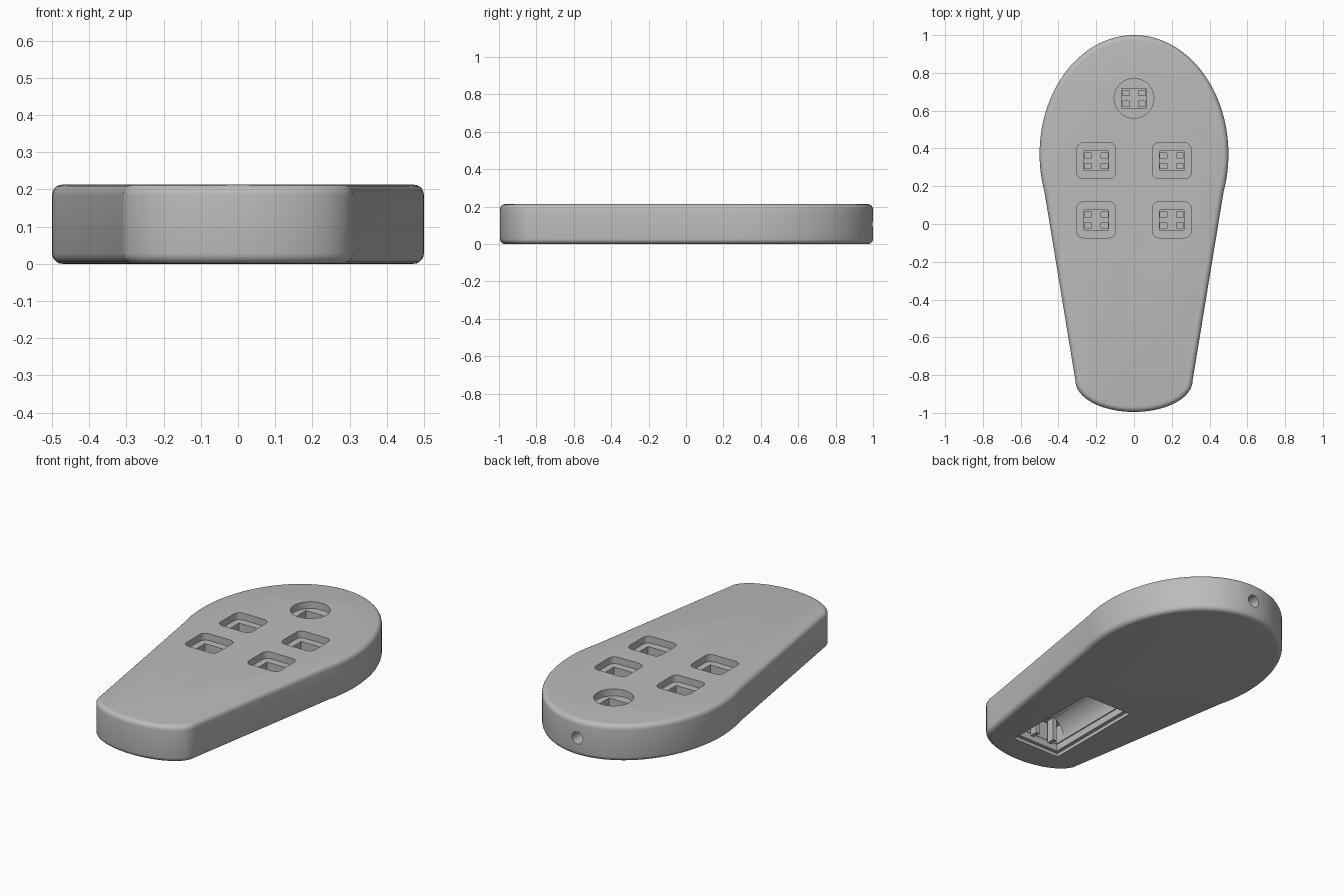
import bpy, bmesh, math
from mathutils import Matrix, Vector

cube = bpy.data.objects.get("Cube")
if cube:
    bpy.data.objects.remove(cube, do_unlink=True)

TOP = 0.213

# One plain grey plastic
grey = bpy.data.materials.new("grey plastic")
grey.use_nodes = True
colour = (0.5, 0.5, 0.5, 1)
grey.diffuse_color = colour
grey.node_tree.nodes["Principled BSDF"].inputs["Base Color"].default_value = colour


def make_object(name, bm):
    bmesh.ops.recalc_face_normals(bm, faces=bm.faces[:])
    mesh = bpy.data.meshes.new(name)
    bm.to_mesh(mesh)
    bm.free()
    mesh.materials.append(grey)
    obj = bpy.data.objects.new(name, mesh)
    bpy.context.collection.objects.link(obj)
    return obj


def prism(name, outline, z0, z1, bevel=0):
    """Extrude a flat outline upward, optionally rounding both rims."""
    bm = bmesh.new()
    face = bm.faces.new([bm.verts.new((x, y, z0)) for x, y in outline])
    ext = bmesh.ops.extrude_face_region(bm, geom=[face])
    verts = [g for g in ext["geom"] if isinstance(g, bmesh.types.BMVert)]
    bmesh.ops.translate(bm, verts=verts, vec=(0, 0, z1 - z0))
    if bevel:
        rims = [e for e in bm.edges if abs(e.verts[0].co.z - e.verts[1].co.z) < 1e-5]
        bmesh.ops.bevel(bm, geom=rims, offset=bevel, segments=5,
                        profile=0.5, affect='EDGES', clamp_overlap=True)
    return make_object(name, bm)


def arc(cx, cy, rx, ry, a0, a1, n):
    angles = [math.radians(a0 + (a1 - a0) * i / n) for i in range(n + 1)]
    return [(cx + rx * math.cos(a), cy + ry * math.sin(a)) for a in angles]


def rectangle(cx, cy, w, d, r=0):
    if not r:
        return [(cx + sx * w / 2, cy + sy * d / 2)
                for sx, sy in ((-1, -1), (1, -1), (1, 1), (-1, 1))]
    points = []
    for i, (sx, sy) in enumerate(((1, 1), (-1, 1), (-1, -1), (1, -1))):
        points += arc(cx + sx * (w / 2 - r), cy + sy * (d / 2 - r), r, r,
                      90 * i, 90 * i + 90, 6)
    return points


def cylinder_y(name, x, z, r, y0, y1):
    bm = bmesh.new()
    turn = Matrix.Translation((x, (y0 + y1) / 2, z)) @ Matrix.Rotation(math.pi / 2, 4, 'X')
    bmesh.ops.create_cone(bm, cap_ends=True, segments=48, radius1=r, radius2=r,
                          depth=y1 - y0, matrix=turn)
    return make_object(name, bm)


# Case: rounded head tapering to a narrow curved end
outline = arc(0, 0.37, 0.5, 0.63, -18.5, 198.5, 72) + arc(0, -0.83, 0.31, 0.165, 180, 360, 32)
case = prism("case", outline, 0, TOP, 0.028)

cutters = []


# Button openings: shallow recess, switch well and four pin holes
def button(cx, cy, recess):
    cutters.append(prism("recess_cutter", recess, TOP - 0.04, TOP + 0.1))
    cutters.append(prism("well_cutter", rectangle(cx, cy, 0.13, 0.105), 0.07, TOP + 0.1))
    for sx in (-1, 1):
        for sy in (-1, 1):
            pin = rectangle(cx + sx * 0.043, cy + sy * 0.028, 0.038, 0.028)
            cutters.append(prism("pin_cutter", pin, 0.03, TOP + 0.1))


button(0, 0.665, arc(0, 0.665, 0.105, 0.105, 0, 352.5, 47))
for x in (-0.2, 0.2):
    for y in (0.335, 0.022):
        button(x, y, rectangle(x, y, 0.206, 0.19, 0.035))

# Emitter hole in the back end
cutters.append(cylinder_y("emitter_cutter", 0, 0.105, 0.035, 0.88, 1.1))

# Battery bay underneath: lid ledge, bay, vaulted roof and contact pocket
cutters.append(prism("lid_cutter", rectangle(0, -0.52, 0.304, 0.6), -0.1, 0.02))
cutters.append(prism("bay_cutter", rectangle(0, -0.52, 0.262, 0.56), -0.1, 0.06))
cutters.append(cylinder_y("battery_cutter", 0, 0.055, 0.125, -0.74, -0.245))
cutters.append(prism("contact_cutter", rectangle(0, -0.765, 0.25, 0.065), -0.1, 0.165))

# Cut everything out of the case
bpy.context.view_layer.objects.active = case
for cutter in cutters:
    cutter.hide_render = True
    mod = case.modifiers.new("cut", 'BOOLEAN')
    mod.operation = 'DIFFERENCE'
    mod.solver = 'EXACT'
    mod.object = cutter
    bpy.ops.object.modifier_apply(modifier=mod.name)
    bpy.data.objects.remove(cutter, do_unlink=True)

# Contact ribs at the narrow end of the bay
for side, x in (("right", -0.06), ("left", 0.06)):
    prism(side + "_contact_rib", rectangle(x, -0.755, 0.025, 0.045), 0.03, 0.168)

bpy.ops.object.select_all(action='DESELECT')
case.select_set(True)
bpy.context.view_layer.objects.active = case
bpy.ops.object.shade_smooth_by_angle(angle=math.radians(30))
